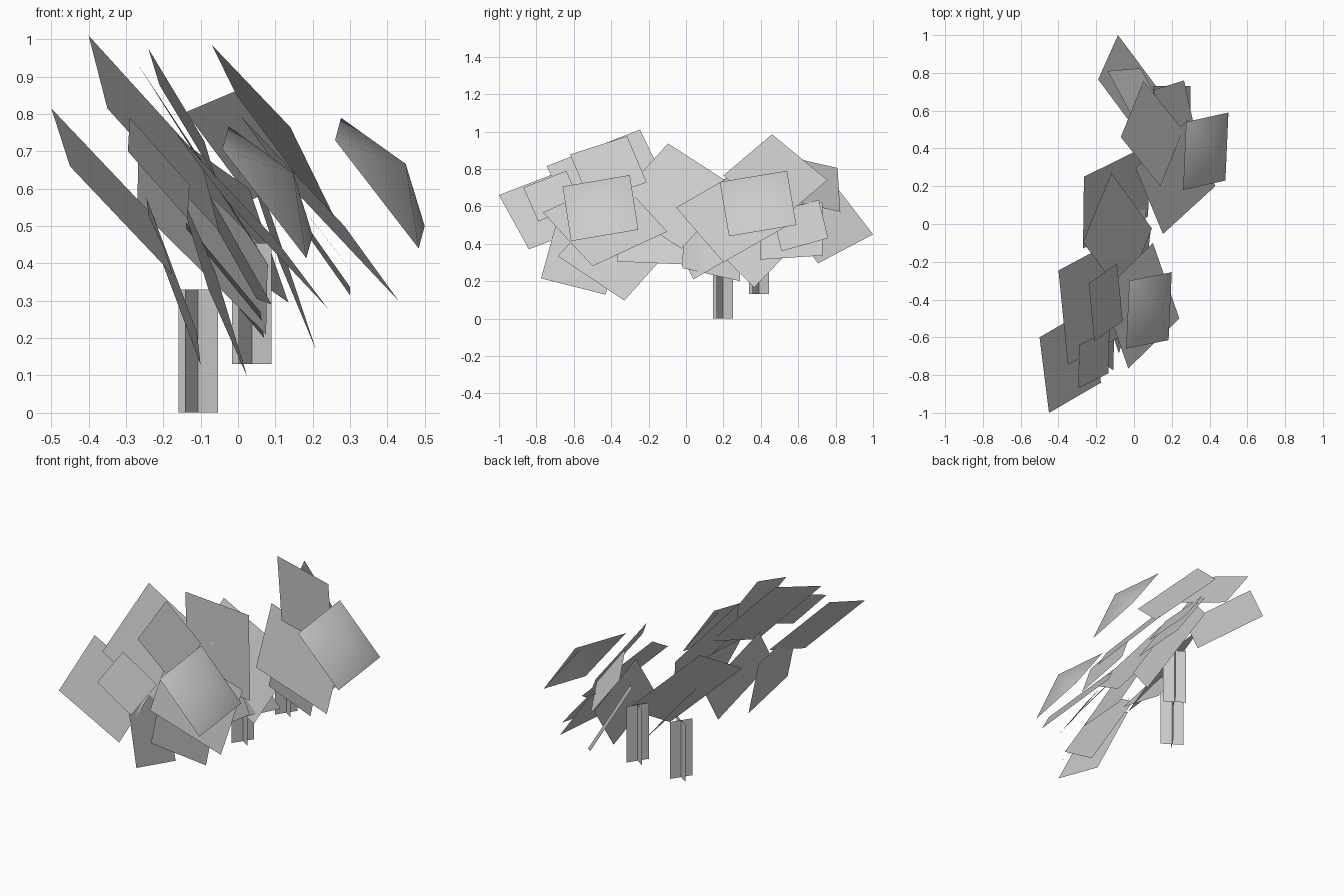
import bpy
import bmesh
from mathutils import Vector

cube = bpy.data.objects.get("Cube")
if cube:
    bpy.data.objects.remove(cube, do_unlink=True)


def make_material(name, level):
    mat = bpy.data.materials.new(name)
    mat.use_nodes = True
    colour = (level, level, level, 1)
    mat.diffuse_color = colour
    mat.node_tree.nodes["Principled BSDF"].inputs["Base Color"].default_value = colour
    return mat


grey = make_material("plain grey", 0.6)


def finish(bm, name, smooth=False):
    mesh = bpy.data.meshes.new(name)
    bm.to_mesh(mesh)
    bm.free()
    mesh.materials.append(grey)
    for poly in mesh.polygons:
        poly.use_smooth = smooth
    obj = bpy.data.objects.new(name, mesh)
    bpy.context.collection.objects.link(obj)


def plate_corners(corner, side_a, side_b):
    """Corners of a flat card from one corner and its two neighbours."""
    c, a, b = Vector(corner), Vector(side_a), Vector(side_b)
    return [c, a, a + b - c, b]


def add_face(bm, points, outward):
    face = bm.faces.new(points)
    face.normal_update()
    if face.normal.dot(outward) < 0:
        face.normal_flip()


def leaf_plate(name, corner, side_a, side_b):
    bm = bmesh.new()
    points = [bm.verts.new(p) for p in plate_corners(corner, side_a, side_b)]
    add_face(bm, points, Vector((1, 0, 1)))
    finish(bm, name)


def domed_plate(name, corner, side_a, side_b, rise):
    """Card raised to a soft point at its middle."""
    corners = plate_corners(corner, side_a, side_b)
    outward = (corners[1] - corners[0]).cross(corners[3] - corners[0]).normalized()
    if outward.x < 0:
        outward.negate()
    bm = bmesh.new()
    rim = [bm.verts.new(p) for p in corners]
    peak = bm.verts.new(sum(corners, Vector()) / len(corners) + outward * rise)
    for i, vert in enumerate(rim):
        add_face(bm, [vert, rim[(i + 1) % len(rim)], peak], outward)
    finish(bm, name, smooth=True)


def crossed_trunk(name, x, y, bottom, top):
    """Two upright cards crossing at right angles."""
    bm = bmesh.new()
    arm = Vector((0.053, -0.035, 0))
    for reach in (arm, Vector((-arm.y, arm.x, 0))):
        ends = [Vector((x, y, 0)) - reach, Vector((x, y, 0)) + reach]
        low = [bm.verts.new((e.x, e.y, bottom)) for e in ends]
        high = [bm.verts.new((e.x, e.y, top)) for e in ends]
        bm.faces.new([low[0], low[1], high[1], high[0]])
    finish(bm, name)


# Leaf cards of the rear clump
rear_leaves = [
    ((-.07, .46, .985), (.14, .2, .765), (.05, .757, .74)),
    ((.43, .2, .3), (.153, -.053, .594), (.285, .55, .5)),
    ((-.14, .81, .805), (.035, .825, .57), (-.01, .57, .86)),
    ((-.085, 1, .45), (-.19, .765, .755), (.135, .706, .295)),
    ((.3, .73, .337), (.3, .395, .315), (.1, .73, .62)),
    ((.265, .76, .43), (.32, .51, .36), (.105, .71, .635)),
    ((.21, .364, .166), (.09, .714, .526), (.11, .124, .406)),
]

# Leaf cards bridging the two clumps
middle_leaves = [
    ((-.27, -.096, .936), (-.12, .27, .7), (-.055, -.39, .61)),
    ((-.265, .25, .77), (-.27, -.13, .55), (.08, .42, .43)),
    ((.07, .29, .2), (.06, -.02, .27), (-.13, .29, .44)),
    ((.09, -.02, .29), (.05, -.37, .305), (-.08, .01, .59)),
]

# Leaf cards of the front clump
front_leaves = [
    ((-.45, -1, .66), (-.5, -.6, .815), (-.175, -.84, .37)),
    ((-.4, -.246, 1.01), (-.35, -.745, .815), (-.1, -.086, .68)),
    ((-.24, -.315, .975), (-.21, -.62, .877), (-.09, -.21, .727)),
    ((-.29, -.64, .79), (-.295, -.87, .7), (-.13, -.56, .61)),
    ((-.11, -.775, .215), (-.1, -.43, .128), (-.245, -.675, .575)),
    ((.24, -.5, .28), (-.03, -.765, .567), (.1, -.1, .465)),
    ((.025, -.33, .096), (-.08, -.685, .333), (-.06, -.08, .376)),
]

for group, leaves in (("rear", rear_leaves), ("middle", middle_leaves), ("front", front_leaves)):
    for number, leaf in enumerate(leaves, start=1):
        leaf_plate(f"{group}_leaf_{number}", *leaf)

# Softly domed outer cards
domed_plate("rear_domed_leaf", (.276, .54, .79), (.26, .18, .73), (.5, .59, .5), .087)
domed_plate("front_domed_leaf", (-.025, -.3, .767), (-.042, -.66, .706), (.2, -.255, .475), .087)

# Trunks
crossed_trunk("lower_trunk", -.107, .198, 0, .33)
crossed_trunk("upper_trunk", .037, .39, .13, .455)
